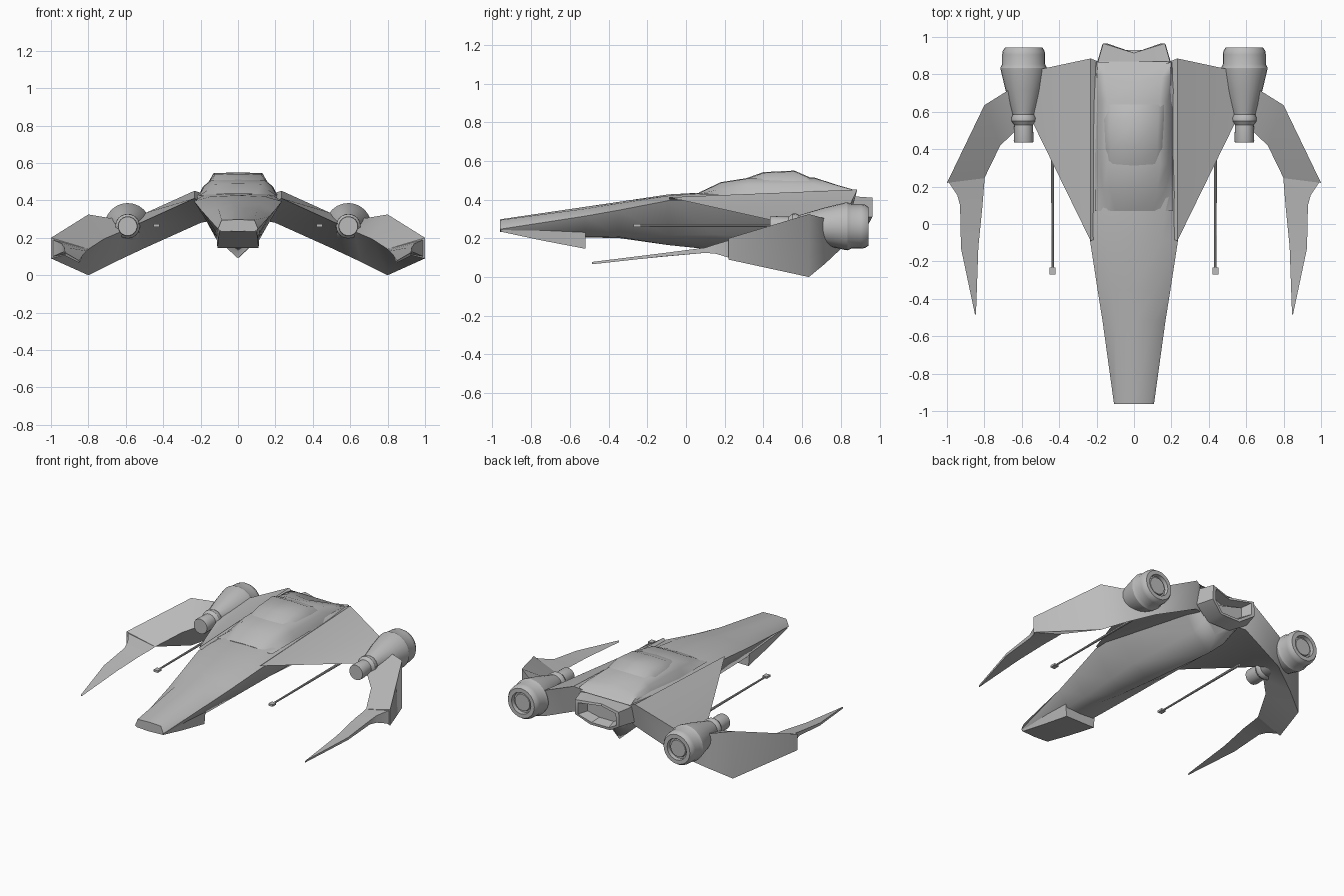
import bpy, bmesh, math

grey = bpy.data.materials.new("hull_grey")
grey.diffuse_color = (0.5, 0.5, 0.5, 1)


def loft(name, rings, mirror=False, angle=30):
    """Skin a list of equal-length 3D rings, capping both ends."""
    bm = bmesh.new()
    vs = [[bm.verts.new(p) for p in r] for r in rings]
    n = len(rings[0])
    for a, b in zip(vs, vs[1:]):
        for i in range(n):
            j = (i + 1) % n
            bm.faces.new((a[i], a[j], b[j], b[i]))
    bm.faces.new(vs[0])
    bm.faces.new(vs[-1])
    bmesh.ops.remove_doubles(bm, verts=bm.verts, dist=0.0005)
    bmesh.ops.recalc_face_normals(bm, faces=bm.faces)
    me = bpy.data.meshes.new(name)
    bm.to_mesh(me)
    bm.free()
    ob = bpy.data.objects.new(name, me)
    bpy.context.collection.objects.link(ob)
    me.materials.append(grey)
    if mirror:
        ob.modifiers.new("mirror", 'MIRROR')
    bpy.ops.object.select_all(action='DESELECT')
    ob.select_set(True)
    bpy.context.view_layer.objects.active = ob
    bpy.ops.object.shade_smooth_by_angle(angle=math.radians(angle))
    return ob


def sym(y, half, sweep=0):
    """Full cross-section from its right half, listed top to bottom."""
    return ([(x, y + sweep * x, z) for x, z in half] +
            [(-x, y + sweep * x, z) for x, z in reversed(half) if x > 0])


def turned(x, z, profile, sides):
    """Rings round an axis along y from (y, radius) pairs."""
    return [[(x + r * math.cos(2 * math.pi * i / sides), y,
              z + r * math.sin(2 * math.pi * i / sides)) for i in range(sides)]
            for y, r in profile]


# Main hull with a V keel and a notched rear edge
loft("hull", [
    sym(-.962, [(0, .298), (.088, .294), (.107, .247), (.095, .238), (0, .234)]),
    sym(-.52, [(0, .363), (.105, .353), (.168, .315), (.105, .21), (0, .204)]),
    sym(-.35, [(0, .388), (.12, .38), (.195, .345), (.107, .208), (0, .202)]),
    sym(-.09, [(0, .427), (.15, .42), (.235, .395), (.12, .215), (0, .165)]),
    sym(.15, [(0, .44), (.17, .437), (.232, .4), (.13, .22), (0, .14)]),
    sym(.72, [(0, .448), (.2, .448), (.23, .4), (.12, .2), (0, .09)]),
    sym(.79, [(0, .445), (.2, .448), (.225, .4), (.11, .24), (0, .19)], .33),
], angle=60)

# Chin wedge under the nose
loft("chin", [
    sym(-.955, [(.105, .25), (.1, .234)]),
    sym(-.75, [(.115, .26), (.106, .19)]),
    sym(-.52, [(.12, .26), (.11, .146)]),
], angle=60)

# Raised upper deck, its tail swept to the notch
loft("upper_deck", [
    sym(y, [(0, z), (w, z - .003), (w + .04, z - .035 if z > .48 else z - .008), (.208, .425)], s)
    for y, z, w, s in [(.07, .438, .10, 0), (.18, .49, .125, 0), (.32, .512, .14, 0),
                       (.66, .515, .14, 0), (.76, .478, .15, .16), (.80, .458, .16, .33)]
], angle=50)

# Canopy
loft("canopy", [
    sym(y, [(0, z), (w, z - .004), (w + .03, .495)])
    for y, z, w in [(.31, .51, .11), (.40, .542, .125), (.56, .55, .13), (.64, .515, .13)]
], angle=50)


# Hollow hexagonal tail nozzle with a notched top
def nozzle_ring(sx, sz, dy):
    c = .33
    pts = [(0, .915, .405), (.165, .965, .41), (.168, .963, .31), (.075, .93, .25),
           (-.075, .93, .25), (-.168, .963, .31), (-.165, .965, .41)]
    return [(x * sx, y + dy, c + (z - c) * sz) for x, y, z in pts]


loft("tail_nozzle", [nozzle_ring(1.2, 1.1, -.115), nozzle_ring(1, 1, 0),
                     nozzle_ring(.86, .8, 0), nozzle_ring(.72, .65, -.07)])

# Wings: each station is leading edge, rear top, rear bottom
loft("wing", [
    [(.15, -.06, .35), (.17, .86, .43), (.1, .80, .30)],
    [(.232, -.09, .412), (.232, .885, .452), (.2, .84, .28)],
    [(.54, .54, .272), (.49, .83, .335), (.5, .80, .145)],
    [(.62, .51, .235), (.68, .71, .305), (.66, .72, .07)],
    [(.715, .42, .195), (.8, .635, .325), (.8, .635, 0)],
    [(.8, .245, .14), (1.0, .22, .2), (1.0, .22, .09)],
], mirror=True, angle=50)

# Forward claws at the wing tips
loft("wing_claw", [
    [(.798, .25, .14), (.99, .222, .19), (.99, .222, .10)],
    [(.802, .2, .135), (.945, .155, .17), (.945, .155, .12)],
    [(.81, .1, .13), (.93, .10, .152), (.93, .10, .125)],
    [(.832, -.12, .105), (.925, -.13, .122), (.925, -.13, .105)],
    [(.845, -.485, .068), (.85, -.485, .078), (.85, -.485, .066)],
], mirror=True)

# Engine pods with recessed exhausts
loft("engine", turned(.59, .262, [
    (.435, .05), (.445, .053), (.53, .05), (.55, .065), (.568, .066), (.585, .058),
    (.72, .098), (.82, .122), (.835, .124), (.855, .115), (.905, .115), (.925, .112),
    (.943, .1), (.943, .073), (.918, .07), (.918, .06), (.93, .056)], 24), mirror=True)

# Guns: thin barrel and boxy muzzle
loft("gun_barrel", turned(.435, .266, [(-.24, .006), (.5, .009)], 8), mirror=True)
loft("gun_muzzle", [[(.435 + sx * .016, y, .266 + sz * .007)
                     for sx, sz in ((-1, -1), (1, -1), (1, 1), (-1, 1))]
                    for y in (-.27, -.232)], mirror=True)
